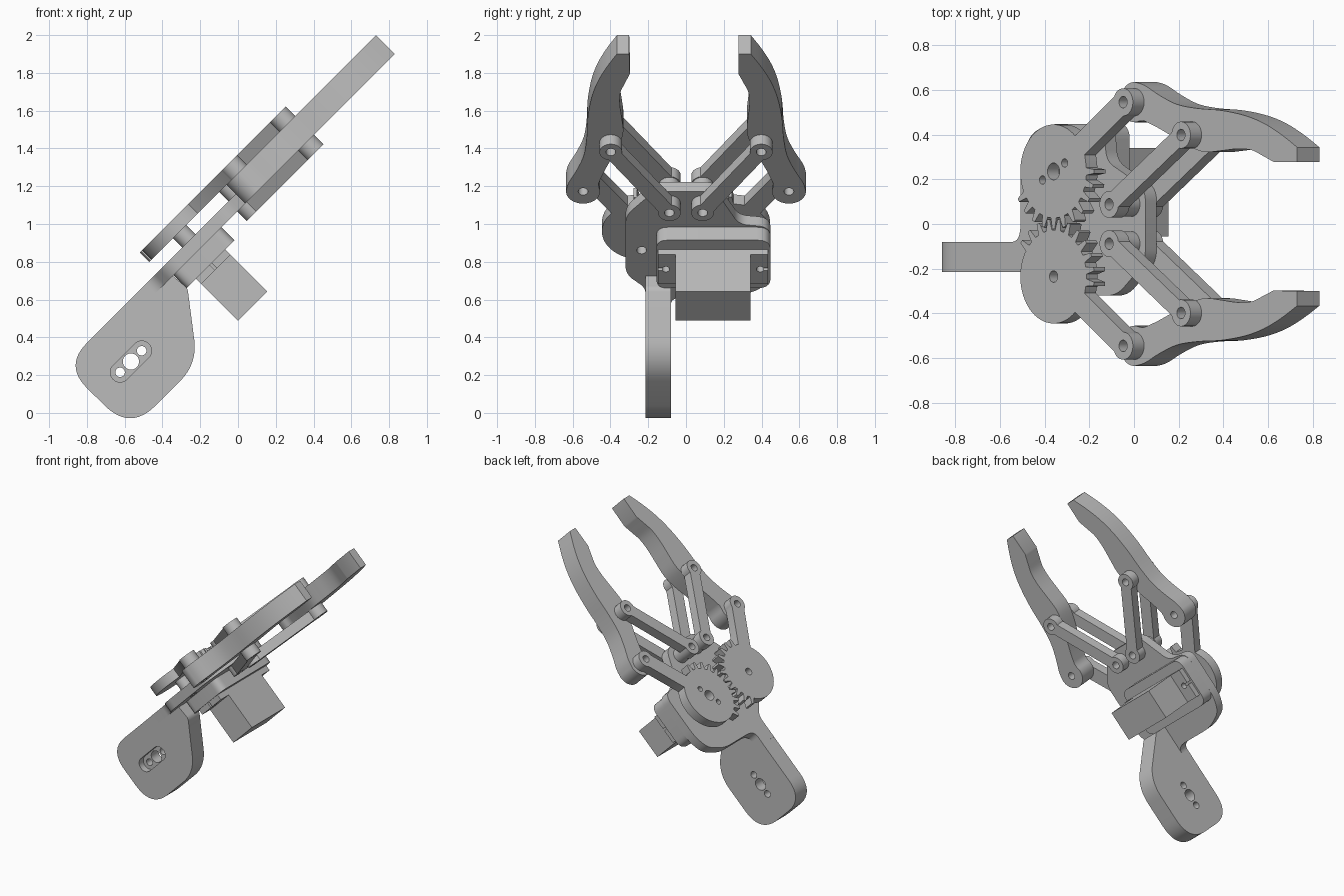
import bpy, bmesh
from math import sin, cos, asin, atan2, radians, hypot, pi
from mathutils import Matrix, Vector

cube = bpy.data.objects.get("Cube")
if cube:
    bpy.data.objects.remove(cube)

grey = bpy.data.materials.new("plain_grey")
grey.use_nodes = True
grey.diffuse_color = (0.5, 0.5, 0.5, 1)
grey.node_tree.nodes["Principled BSDF"].inputs["Base Color"].default_value = (0.5, 0.5, 0.5, 1)

# Claw frame: reach direction tilted 45 degrees, y across, normal upwards
CLAW = Matrix.Rotation(-pi / 4, 4, "Y")
# Upright frame for the mounting leg: x, z, and depth towards the front
UPRIGHT = Matrix.Rotation(pi / 2, 4, "X")


def arc(c, r, a0, a1, n=20):
    return [(c[0] + r * cos(radians(a0 + (a1 - a0) * i / n)),
             c[1] + r * sin(radians(a0 + (a1 - a0) * i / n))) for i in range(n + 1)]


def circle(u, v, r):
    return arc((u, v), r, 0, 345, 23)


def flip(pts, side):
    return [(u, v * side) for u, v in pts]


def rounded(corners, steps=8):
    """Polygon of (x, y, radius) corners, each softened with a small curve."""
    out = []
    for i, (x, y, r) in enumerate(corners):
        p = Vector((x, y))
        if r == 0:
            out.append((x, y))
            continue
        ends = []
        for q in (corners[i - 1], corners[(i + 1) % len(corners)]):
            d = Vector(q[:2]) - p
            ends.append(p + d.normalized() * min(r, d.length * 0.49))
        for k in range(steps + 1):
            t = k / steps
            q = ends[0] * (1 - t) ** 2 + p * 2 * t * (1 - t) + ends[1] * t * t
            out.append(tuple(q))
    return out


def smooth_run(pts, steps=4):
    """Smooth curve through the points."""
    p = [Vector(q) for q in [pts[0]] + pts + [pts[-1]]]
    out = []
    for a, b, c, d in zip(p, p[1:], p[2:], p[3:]):
        for k in range(steps):
            t = k / steps
            out.append(tuple(0.5 * (2 * b + (c - a) * t + (2 * a - 5 * b + 4 * c - d) * t * t
                                    + (3 * b - a - 3 * c + d) * t ** 3)))
    return out + [pts[-1]]


def slab(name, outline, low, high, holes=(), frame=CLAW):
    """Flat part: an outline with holes, extruded between two levels."""
    cu = bpy.data.curves.new(name, "CURVE")
    cu.dimensions, cu.fill_mode = "2D", "BOTH"
    cu.extrude = (high - low) / 2
    for loop in [outline, *holes]:
        sp = cu.splines.new("POLY")
        sp.points.add(len(loop) - 1)
        for pt, (x, y) in zip(sp.points, loop):
            pt.co = (x, y, 0, 1)
        sp.use_cyclic_u = True
    ob = bpy.data.objects.new(name, cu)
    bpy.context.collection.objects.link(ob)
    ob.matrix_world = frame @ Matrix.Translation((0, 0, (low + high) / 2))
    bpy.ops.object.select_all(action="DESELECT")
    ob.select_set(True)
    bpy.context.view_layer.objects.active = ob
    bpy.ops.object.convert(target="MESH")
    ob = bpy.context.view_layer.objects.active
    bm = bmesh.new()
    bm.from_mesh(ob.data)
    bmesh.ops.remove_doubles(bm, verts=bm.verts, dist=1e-5)
    bmesh.ops.recalc_face_normals(bm, faces=bm.faces)
    bm.to_mesh(ob.data)
    bm.free()
    ob.data.materials.clear()
    ob.data.materials.append(grey)
    bpy.ops.object.shade_smooth_by_angle(angle=radians(30))
    return ob


def link_outline(a, b, r, half):
    """Bar with a round eye at each end."""
    ang = atan2(b[1] - a[1], b[0] - a[0]) * 180 / pi
    cut = asin(half / r) * 180 / pi
    return arc(b, r, ang - 180 + cut, ang + 180 - cut) + arc(a, r, ang + cut, ang + 360 - cut)


def gear_outline(c, tip, shift):
    """Part-toothed disc with an arm ending in a round eye."""
    ang = atan2(tip[1] - c[1], tip[0] - c[0]) * 180 / pi
    disc, half, eye, pitch = 0.21, 0.052, 0.062, 15
    cut, eye_cut = asin(half / disc) * 180 / pi, asin(half / eye) * 180 / pi
    pts = arc(tip, eye, ang - 180 + eye_cut, ang + 180 - eye_cut)
    pts += arc(c, disc, ang + cut, 210, 30)
    for k in range(-4, 7):
        mid = 270 + (k + shift) * pitch
        for off, r in ((-4.6, 0.208), (-1.9, 0.257), (1.9, 0.257), (4.6, 0.208)):
            a = radians(mid + off)
            pts.append((c[0] + r * cos(a), c[1] + r * sin(a)))
    return pts + arc(c, disc, min(ang - cut - 2, 372), ang - cut, 2)


# Levels of the stacked layers along the claw normal
MOUNT, LOW, PLATE, PLATE_TOP, TOP, TOP_END = 0.66, 0.686, 0.757, 0.828, 0.898, 0.969
GEAR, ELBOW, INNER, OUTER = (0.46, 0.235), (0.9, 0.545), (0.811, 0.088), (1.266, 0.398)
PIN = 0.026

# Base plate with the neck that runs into the leg
plate = [(0.9, -0.17, 0.06), (0.9, 0.16, 0.06), (0.655, 0.28, 0.05), (0.635, 0.447, 0.07),
         (0.28, 0.447, 0.07), (0.17, 0.4, 0.05), (0.11, 0.26, 0.06), (0.11, -0.08, 0.08),
         (0, -0.08, 0), (0, -0.215, 0), (0.18, -0.215, 0.04), (0.28, -0.32, 0.06),
         (0.72, -0.32, 0.06)]
slab("base_plate", rounded(plate), PLATE, PLATE_TOP,
     [circle(GEAR[0], -GEAR[1], PIN)] + [circle(INNER[0], s * INNER[1], PIN) for s in (1, -1)])

# Motor mount, motor body and slotted motor ears
slab("motor_mount", rounded([(0.274, -0.156, 0.06), (0.633, -0.156, 0.06),
                             (0.633, 0.447, 0.07), (0.274, 0.447, 0.07)]), MOUNT, PLATE)
slab("motor_body", [(0.345, -0.055), (0.564, -0.055), (0.564, 0.341), (0.345, 0.341)], 0.345, MOUNT)
for side, name in ((1, "left"), (-1, "right")):
    ear = [(0.345, 0.19), (0.345, 0.291), (0.447, 0.291)]
    ear += arc((0.455, 0.25), 0.02, 115, 425)
    ear += [(0.463, 0.291), (0.564, 0.291), (0.564, 0.19)]
    slab("motor_ear_" + name, [(u, 0.143 + side * v) for u, v in ear], 0.62, MOUNT)

# Mounting leg: front layer has the slot, rear layer the three holes
leg = rounded([(-0.92, 0.25, 0.17), (-0.57, -0.095, 0.19), (-0.215, 0.26, 0.13),
               (-0.267, 0.66, 0.02), (-0.345, 0.725, 0), (-0.395, 0.775, 0)], 12)
hub = (-0.567, 0.272)
ends = [(hub[0] + s * 0.057, hub[1] + s * 0.057) for s in (-1, 1)]
slot = arc(ends[1], 0.052, -45, 135) + arc(ends[0], 0.052, 135, 315)
slab("leg_front", leg, 0.165, 0.215, [slot], UPRIGHT)
slab("leg_rear", leg, 0.08, 0.165,
     [circle(*hub, 0.043)] + [circle(*e, 0.025) for e in ends], UPRIGHT)

# Finger silhouette: round heel, curved back, flat gripping tip
back = [(0.9, 0.635), (0.965, 0.62), (1.06, 0.575), (1.17, 0.535), (1.3, 0.517), (1.45, 0.508),
        (1.6, 0.485), (1.72, 0.45), (1.83, 0.4), (1.93, 0.343)]
belly = [(1.78, 0.278), (1.71, 0.306), (1.64, 0.331), (1.55, 0.336), (1.45, 0.328),
         (1.35, 0.322), (1.27, 0.34), (1.15, 0.388), (1.05, 0.43), (0.96, 0.462)]
finger = smooth_run(back) + [(1.93, 0.278)] + smooth_run(belly) + arc(ELBOW, 0.09, 290, 100)

for side, name in ((1, "left"), (-1, "right")):
    # Gear with arm, on its hub
    holes = [circle(*ELBOW, PIN)]
    if side > 0:
        holes += [circle(*GEAR, 0.038)]
        holes += [circle(GEAR[0] + s * 0.07, GEAR[1] + s * 0.038, 0.019) for s in (-1, 1)]
    else:
        holes += [circle(*GEAR, PIN)]
    slab("gear_arm_" + name, flip(gear_outline(GEAR, ELBOW, 0 if side > 0 else 0.5), side),
         TOP, TOP_END, [flip(h, side) for h in holes])
    slab("gear_hub_" + name, flip(circle(*GEAR, 0.05), side), PLATE_TOP, TOP,
         [flip(circle(*GEAR, PIN), side)])
    # Parallel links above and below, with a spacer on the plate
    eyes = [flip(circle(*p, PIN), side) for p in (INNER, OUTER)]
    bar = flip(link_outline(INNER, OUTER, 0.06, 0.042), side)
    slab("upper_link_" + name, bar, TOP, TOP_END, eyes)
    slab("lower_link_" + name, bar, LOW, PLATE, eyes)
    slab("link_spacer_" + name, flip(circle(*INNER, 0.055), side), PLATE_TOP, TOP, eyes[:1])
    # Finger, the right one leaning slightly outward
    pts = [(u, v + (0 if side > 0 else 0.022 * max(0, u - 0.9))) for u, v in finger]
    slab("finger_" + name, flip(pts, side), PLATE, TOP,
         [flip(circle(*p, PIN), side) for p in (ELBOW, OUTER)])
